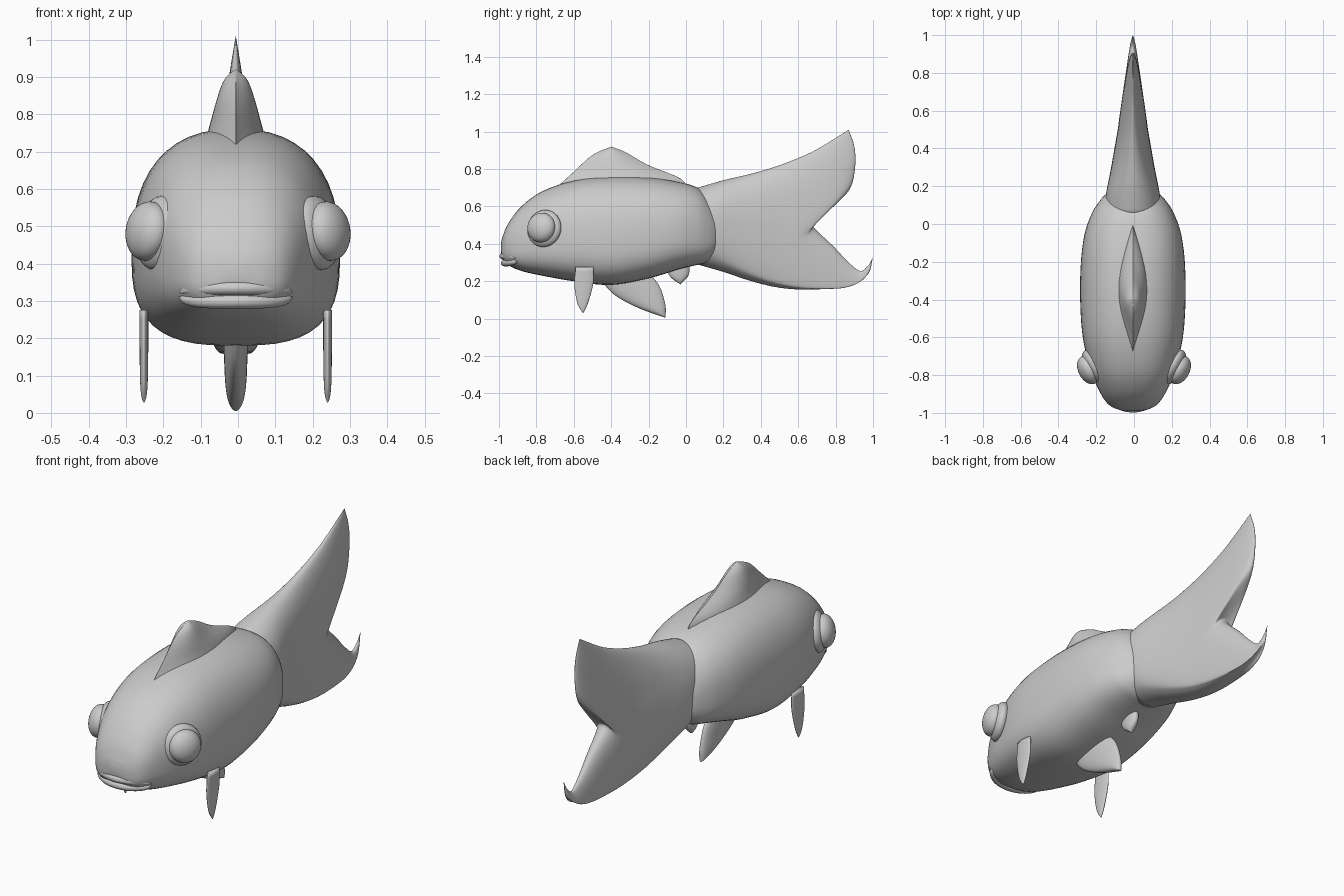
import bpy, bmesh, math
from mathutils import Vector

if "Cube" in bpy.data.objects:
    bpy.data.objects.remove(bpy.data.objects["Cube"])

CX = -0.006  # the fish's spine sits very slightly off centre


def spline(pts, t):
    """Catmull-Rom through pts, t in 0..1."""
    n = len(pts) - 1
    i = min(int(t * n), n - 1)
    f = t * n - i
    p = [Vector(pts[k]) for k in (i, i + 1)]
    a = Vector(pts[i - 1]) if i > 0 else 2 * p[0] - p[1]
    d = Vector(pts[i + 2]) if i + 2 <= n else 2 * p[1] - p[0]
    b, c = p
    return 0.5 * (2 * b + (c - a) * f + (2 * a - 5 * b + 4 * c - d) * f * f
                  + (3 * b - a - 3 * c + d) * f ** 3)


def finish(name, bm):
    bmesh.ops.remove_doubles(bm, verts=bm.verts, dist=0.0004)
    bmesh.ops.holes_fill(bm, edges=bm.edges, sides=0)
    bmesh.ops.recalc_face_normals(bm, faces=bm.faces)
    for f in bm.faces:
        f.smooth = True
    me = bpy.data.meshes.new(name)
    bm.to_mesh(me)
    bm.free()
    ob = bpy.data.objects.new(name, me)
    bpy.context.collection.objects.link(ob)
    return ob


def loft(name, rings):
    """Skin closed rings of points and cap the ends."""
    bm = bmesh.new()
    vs = [[bm.verts.new(p) for p in r] for r in rings]
    n = len(rings[0])
    for a, b in zip(vs, vs[1:]):
        for i in range(n):
            j = (i + 1) % n
            bm.faces.new((a[i], a[j], b[j], b[i]))
    return finish(name, bm)


def fin(name, root, front, back, trail, thick, x=CX, nu=20, nv=24):
    """Inflated fin: a patch spanning four (y, z) edges, thickened on both sides."""
    bm = bmesh.new()
    for s in (-1, 1):
        grid = []
        for i in range(nu + 1):
            u = math.sin(i / nu * math.pi / 2)
            row = []
            for j in range(nv + 1):
                v = (1 - math.cos(j / nv * math.pi)) / 2
                p = ((1 - u) * spline(root, v) + u * spline(trail, v)
                     + (1 - v) * spline(front, u) + v * spline(back, u)
                     - (1 - u) * (1 - v) * Vector(front[0]) - u * (1 - v) * Vector(front[-1])
                     - (1 - u) * v * Vector(back[0]) - u * v * Vector(back[-1]))
                row.append(bm.verts.new((x + s * thick(p.x, u, v), p.x, p.y)))
            grid.append(row)
        for a, b in zip(grid, grid[1:]):
            for j in range(nv):
                bm.faces.new((a[j], a[j + 1], b[j + 1], b[j]))
    return finish(name, bm)


def leaf_thickness(t):
    return lambda y, u, v: t * math.sqrt(max(0, 4 * v * (1 - v))) * math.sqrt(max(0, 1 - u ** 3))


# Body: stations of y, bottom, top, half width
stations = [(-.99, .36, .40, .03), (-.98, .32, .44, .085), (-.95, .285, .51, .135),
            (-.88, .255, .60, .18), (-.77, .23, .68, .225), (-.6, .2, .738, .265),
            (-.4, .18, .76, .279), (-.2, .215, .755, .275), (-.05, .26, .733, .255),
            (.05, .285, .705, .22), (.11, .3, .66, .185), (.16, .34, .59, .14),
            (.2, .40, .53, .07), (.21, .46, .48, .01)]
rings = []
for k in range(66):
    y, zb, zt, w = spline([Vector(s) for s in stations], k / 65)
    zc = zb + .42 * (zt - zb)
    ring = []
    for i in range(48):
        a = 2 * math.pi * i / 48
        c, s = math.cos(a), math.sin(a)
        e = 2 / 2.4 if s > 0 else 2 / 2.9
        h = zt - zc if s > 0 else zc - zb
        ring.append((CX + w * math.copysign(abs(c) ** e, c), y,
                     zc + h * math.copysign(abs(s) ** e, s)))
    rings.append(ring)
loft("body", rings)

# Forked tail
tail_w = [(0, .142), (.15, .145), (.3, .115), (.5, .08), (.7, .055), (.85, .038), (1.1, .012)]


def tail_thickness(y, u, v):
    w = tail_w[0][1]
    for (y0, w0), (y1, w1) in zip(tail_w, tail_w[1:]):
        if y0 <= y <= y1:
            w = w0 + (w1 - w0) * (y - y0) / (y1 - y0)
    return w * math.sqrt(max(0, 1 - abs(2 * v - 1) ** 2.5)) * math.sqrt(max(0, 1 - u ** 10))


fin("tail_fin",
    [(.03, .69), (.06, .5), (.06, .29)],
    [(.03, .69), (.2, .74), (.35, .775), (.5, .82), (.65, .88), (.75, .935), (.87, 1.01)],
    [(.06, .29), (.2, .25), (.35, .2), (.5, .165), (.65, .155), (.8, .165), (.9, .19),
     (.975, .24), (1.0, .33)],
    [(.87, 1.01), (.9, .92), (.905, .82), (.88, .70), (.8, .61), (.7, .52), (.68, .495),
     (.71, .46), (.79, .385), (.86, .31), (.93, .255), (.975, .285), (1.0, .33)],
    tail_thickness, nu=32, nv=56)

# Dorsal fin
fin("dorsal_fin",
    [(-.71, .685), (-.38, .70), (0, .70)],
    [(-.71, .685), (-.6, .785), (-.5, .875), (-.4, .92)],
    [(0, .70), (-.03, .75), (-.2, .82), (-.32, .888), (-.4, .92)],
    [(-.4, .92), (-.4, .92)],
    lambda y, u, v: .09 * math.sin(math.pi * v) * max(0, 1 - u) ** .75)

# Belly fins on the centre line
fin("belly_fin",
    [(-.46, .21), (-.34, .24), (-.2, .25)],
    [(-.46, .21), (-.38, .125), (-.25, .055), (-.11, .005)],
    [(-.2, .25), (-.14, .17), (-.11, .07), (-.11, .005)],
    [(-.11, .005), (-.11, .005)], leaf_thickness(.032))
fin("rear_belly_fin",
    [(-.11, .29), (-.04, .3), (.015, .31)],
    [(-.11, .29), (-.085, .225), (-.03, .183)],
    [(.015, .31), (.015, .235), (-.03, .183)],
    [(-.03, .183), (-.03, .183)], leaf_thickness(.025))

# Side fins
for side, s in (("left", 1), ("right", -1)):
    fin(side + "_side_fin",
        [(-.59, .275), (-.54, .275), (-.495, .275)],
        [(-.59, .275), (-.597, .18), (-.58, .08), (-.55, .028)],
        [(-.495, .275), (-.495, .19), (-.525, .08), (-.55, .028)],
        [(-.55, .028), (-.55, .028)], leaf_thickness(.012), x=CX + s * .246)

# Eyes: flattened lid with a domed eyeball
for side, s in (("left", 1), ("right", -1)):
    n = Vector((s * .85, -.45, .14)).normalized()
    rot = n.to_track_quat('Z', 'Y').to_euler()
    base = Vector((s * .213, -.758, .482))
    for part, off, r, t in (("eyelid", 0, .1, .045), ("eyeball", .033, .08, .052)):
        bpy.ops.mesh.primitive_uv_sphere_add(segments=32, ring_count=20, radius=1,
                                             location=base + n * off, rotation=rot)
        ob = bpy.context.object
        ob.name = side + "_" + part
        ob.scale = (r, r, t)
        bpy.ops.object.shade_smooth()

# Lips: tapered tubes wrapped around the snout
for name, z, lift, dy in (("upper_lip", .326, .011, 0), ("lower_lip", .312, -.011, .008)):
    rings = []
    for k in range(33):
        t = -1 + 2 * k / 32
        q = max(0, 1 - abs(t) ** 4) ** .5
        r = .002 + .017 * q
        rings.append([(CX + t * .152, -.975 + dy + .06 * t * t + 1.2 * r * math.cos(a),
                       z - .003 + lift * q + r * math.sin(a))
                      for a in (2 * math.pi * i / 14 for i in range(14))])
    loft(name, rings)
